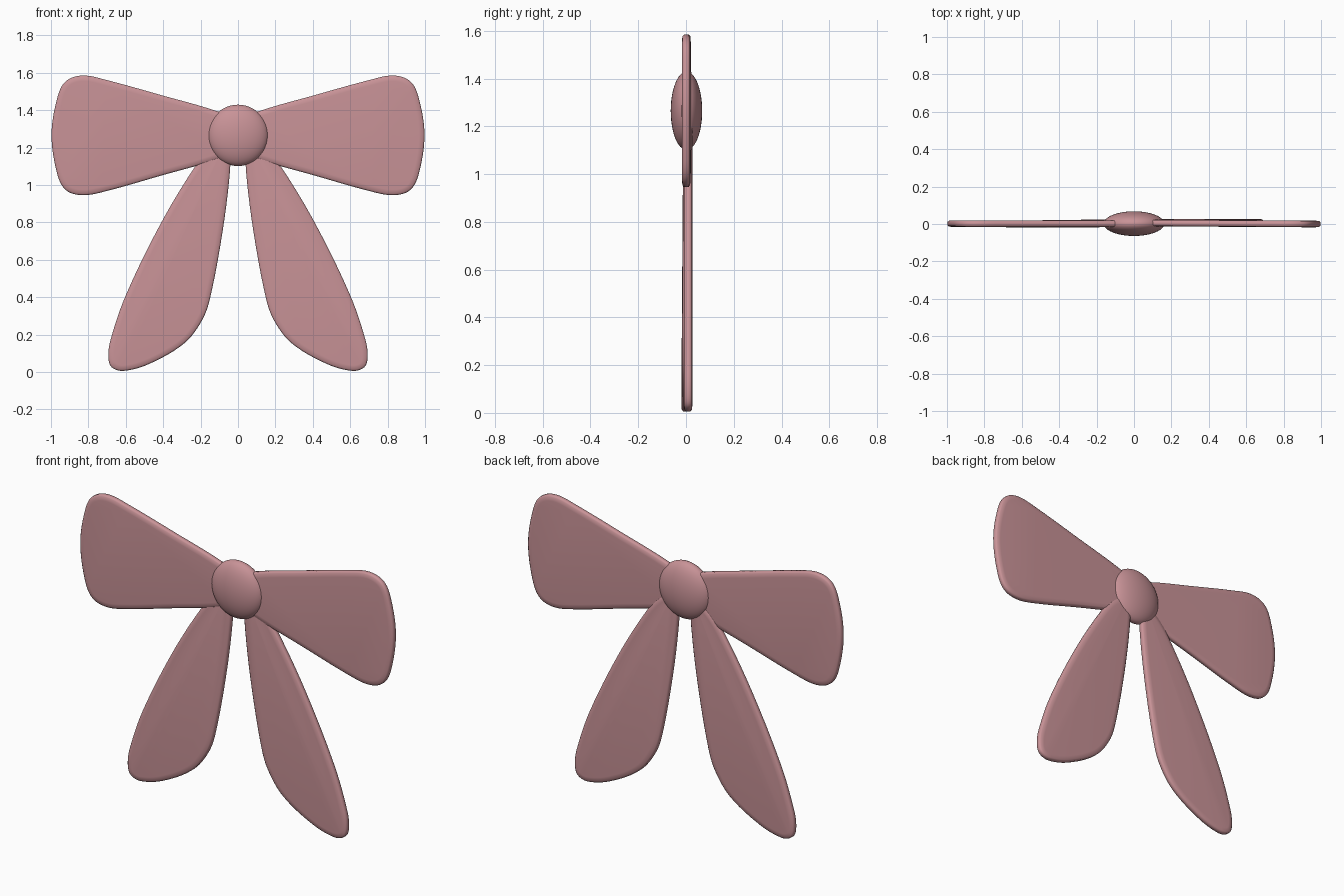
import bpy, bmesh, math
from mathutils import Vector
from mathutils.geometry import interpolate_bezier

if "Cube" in bpy.data.objects:
    bpy.data.objects.remove(bpy.data.objects["Cube"])

pink = bpy.data.materials.new("pink_ribbon")
pink.diffuse_color = (0.58, 0.29, 0.31, 1)
pink.use_nodes = True
pink.node_tree.nodes["Principled BSDF"].inputs["Base Color"].default_value = pink.diffuse_color


def smooth_outline(points, steps=6):
    """Closed smooth curve through the (x, z) points."""
    pts = [Vector(p) for p in points]
    n = len(pts)
    tan = [(pts[(i + 1) % n] - pts[i - 1]).normalized() for i in range(n)]
    out = []
    for i in range(n):
        a, b = pts[i], pts[(i + 1) % n]
        h = (b - a).length / 3
        curve = interpolate_bezier(a, a + tan[i] * h, b - tan[(i + 1) % n] * h, b, steps + 1)
        out += [Vector((p[0], p[1])) for p in curve[:-1]]
    return out


def ribbon(name, points, side, y_at):
    """Thin plate with a softly rounded rim; side = 1 right, -1 left."""
    outline = smooth_outline(points)
    n = len(outline)
    inward = []
    for i in range(n):
        t = (outline[(i + 1) % n] - outline[i - 1]).normalized()
        inward.append(Vector((t.y, -t.x)))   # outlines run clockwise
    profile = [(0.03, -0.018), (0.008, -0.016), (0, -0.009),
               (0, 0.009), (0.008, 0.016), (0.03, 0.018)]
    bm = bmesh.new()
    rings = []
    for inset, y in profile:
        ring = []
        for p, d in zip(outline, inward):
            q = p + d * inset
            ring.append(bm.verts.new((q.x * side, y + y_at(q.x, q.y), q.y)))
        rings.append(ring)
    for r0, r1 in zip(rings, rings[1:]):
        for i in range(n):
            j = (i + 1) % n
            bm.faces.new((r0[i], r0[j], r1[j], r1[i]))
    bm.faces.new(rings[0])
    bm.faces.new(rings[-1])
    bmesh.ops.recalc_face_normals(bm, faces=bm.faces)
    for f in bm.faces:
        f.smooth = True
    me = bpy.data.meshes.new(name)
    bm.to_mesh(me)
    bm.free()
    me.materials.append(pink)
    ob = bpy.data.objects.new(name, me)
    bpy.context.collection.objects.link(ob)


# Outlines of the right-hand pieces, clockwise seen from the front
loop = [(0.03, 1.27), (0.05, 1.36), (0.13, 1.40), (0.40, 1.477), (0.70, 1.56),
        (0.83, 1.585), (0.92, 1.555), (0.965, 1.47), (0.997, 1.27),
        (0.967, 1.06), (0.92, 0.972), (0.83, 0.945), (0.70, 0.968),
        (0.40, 1.053), (0.13, 1.13), (0.05, 1.17)]
tail = [(0.08, 1.22), (0.15, 1.19), (0.235, 1.09), (0.415, 0.79), (0.60, 0.41),
        (0.682, 0.17), (0.693, 0.08), (0.675, 0.025), (0.61, 0.006),
        (0.47, 0.045), (0.285, 0.155), (0.19, 0.28), (0.148, 0.40),
        (0.085, 0.735), (0.046, 1.04), (0.045, 1.17)]

# Upper bow loops
ribbon("right_loop", loop, 1, lambda x, z: 0.006 * (1 - x))
ribbon("left_loop", loop, -1, lambda x, z: 0.002)

# Hanging tails, just behind the loops at the knot
ribbon("right_tail", tail, 1, lambda x, z: 0.009)
ribbon("left_tail", tail, -1, lambda x, z: -0.002 + 0.007 * z)

# Flattened centre knot
bpy.ops.mesh.primitive_uv_sphere_add(segments=48, ring_count=24, radius=1, location=(0, 0.002, 1.265))
knot = bpy.context.object
knot.name = "knot"
knot.scale = (0.162, 0.066, 0.164)
bpy.ops.object.shade_smooth()
knot.data.materials.append(pink)
